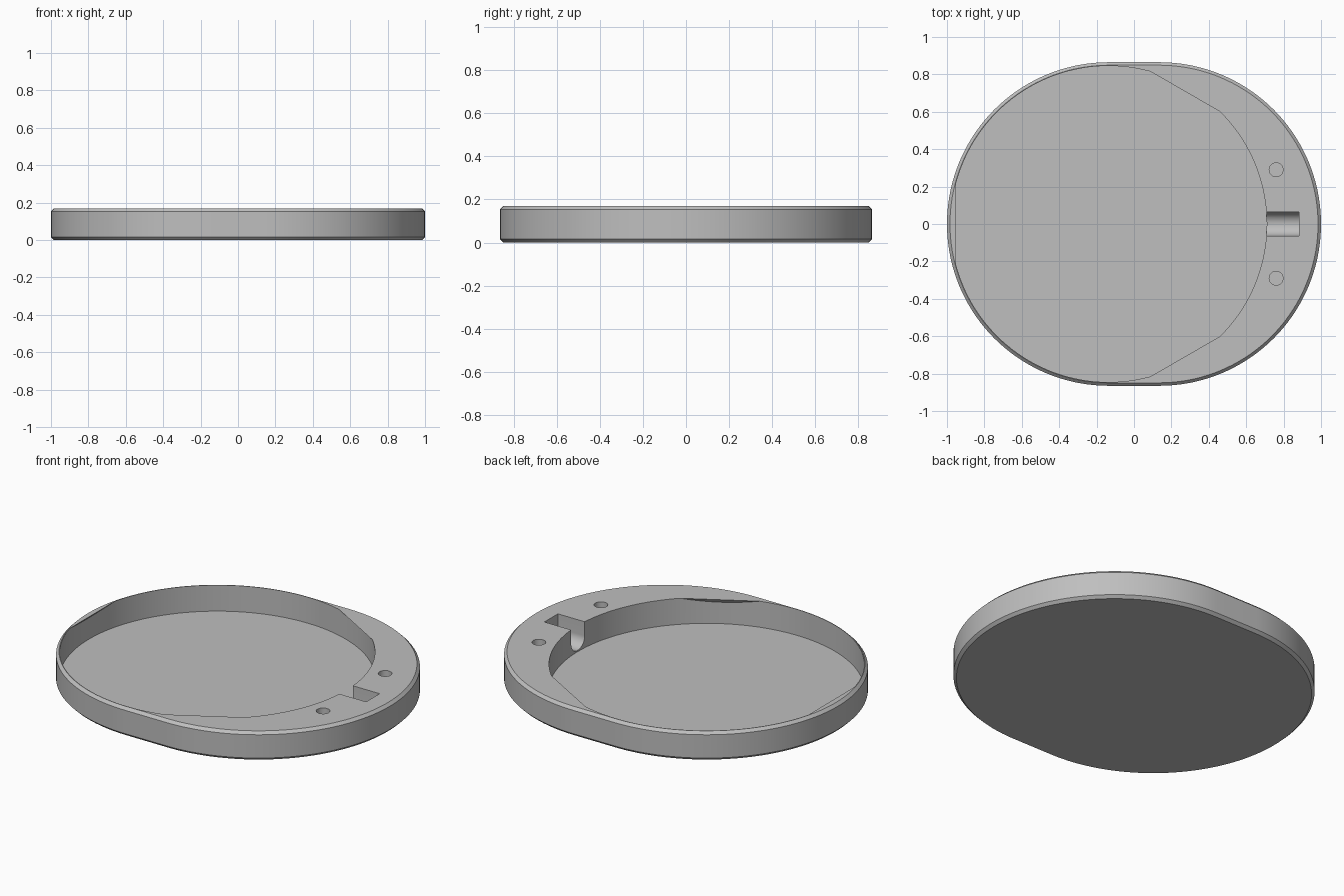
import bpy, bmesh, math
from mathutils import Vector

if "Cube" in bpy.data.objects:
    bpy.data.objects.remove(bpy.data.objects["Cube"])

H, R, C, CH = 0.17, 0.865, 0.135, 0.016     # height, end radius, end centre offset, chamfer
POCKET_R, FLOOR, LIP = 0.845, 0.016, 0.8175  # pocket radius, floor height, lip distance


def loft(name, rings):
    """Closed solid through a stack of equal-length point rings."""
    bm = bmesh.new()
    loops = [[bm.verts.new(p) for p in ring] for ring in rings]
    n = len(loops[0])
    for a, b in zip(loops, loops[1:]):
        for i in range(n):
            j = (i + 1) % n
            bm.faces.new((a[i], a[j], b[j], b[i]))
    bm.faces.new(loops[0][::-1])
    bm.faces.new(loops[-1])
    bmesh.ops.recalc_face_normals(bm, faces=bm.faces)
    me = bpy.data.meshes.new(name)
    bm.to_mesh(me)
    bm.free()
    ob = bpy.data.objects.new(name, me)
    bpy.context.collection.objects.link(ob)
    return ob


def circle(x, y, r, z, n):
    return [(x + r * math.cos(2 * math.pi * i / n), y + r * math.sin(2 * math.pi * i / n), z)
            for i in range(n)]


def stadium(r, z, n=72):
    pts = []
    for side, start in ((1, -math.pi / 2), (-1, math.pi / 2)):
        for i in range(n + 1):
            a = start + math.pi * i / n
            pts.append((side * C + r * math.cos(a), r * math.sin(a), z))
    return pts


# Chamfered outer body
body = loft("tray_body", [stadium(R - CH, 0), stadium(R, CH), stadium(R, H - CH), stadium(R - CH, H)])

# Round pocket, with three sloping snap lips at its top edge
pocket = loft("pocket_cutter", [circle(-C, 0, POCKET_R, z, 144) for z in (FLOOR, H + 0.02)])
bm = bmesh.new()
bm.from_mesh(pocket.data)
for deg in (60, 180, 300):
    d = Vector((math.cos(math.radians(deg)), math.sin(math.radians(deg)), 0))
    cut = bmesh.ops.bisect_plane(bm, geom=bm.verts[:] + bm.edges[:] + bm.faces[:], dist=1e-6,
                                 plane_co=Vector((-C, 0, H)) + d * LIP,
                                 plane_no=d + Vector((0, 0, 1)), clear_outer=True)
    bmesh.ops.holes_fill(bm, edges=[e for e in bm.edges if e.is_boundary], sides=0)
bmesh.ops.recalc_face_normals(bm, faces=bm.faces)
bm.to_mesh(pocket.data)
bm.free()

# Round-bottomed slot opening into the pocket
SR, SZ = 0.063, 0.087
profile = [(SR, H + 0.05), (-SR, H + 0.05)]
profile += [(-SR * math.cos(math.pi * i / 24), SZ - SR * math.sin(math.pi * i / 24)) for i in range(25)]
slot = loft("slot_cutter", [[(x, y, z) for y, z in profile] for x in (0.6, 0.883)])

# Two pin holes
holes = [loft("hole_cutter", [circle(0.76, s * 0.29, 0.037, z, 32) for z in (0.07, H + 0.05)])
         for s in (1, -1)]

bpy.context.view_layer.objects.active = body
for cutter in [pocket, slot] + holes:
    m = body.modifiers.new("cut", 'BOOLEAN')
    m.operation, m.solver, m.object = 'DIFFERENCE', 'EXACT', cutter
    bpy.ops.object.modifier_apply(modifier=m.name)
    bpy.data.objects.remove(cutter)

# Single grey colour, smooth walls with sharp edges
mat = bpy.data.materials.new("plain_grey")
mat.diffuse_color = (0.52, 0.52, 0.52, 1)
mat.use_nodes = True
mat.node_tree.nodes["Principled BSDF"].inputs["Base Color"].default_value = mat.diffuse_color
body.data.materials.clear()
body.data.materials.append(mat)
body.select_set(True)
bpy.ops.object.shade_smooth_by_angle(angle=math.radians(25))
